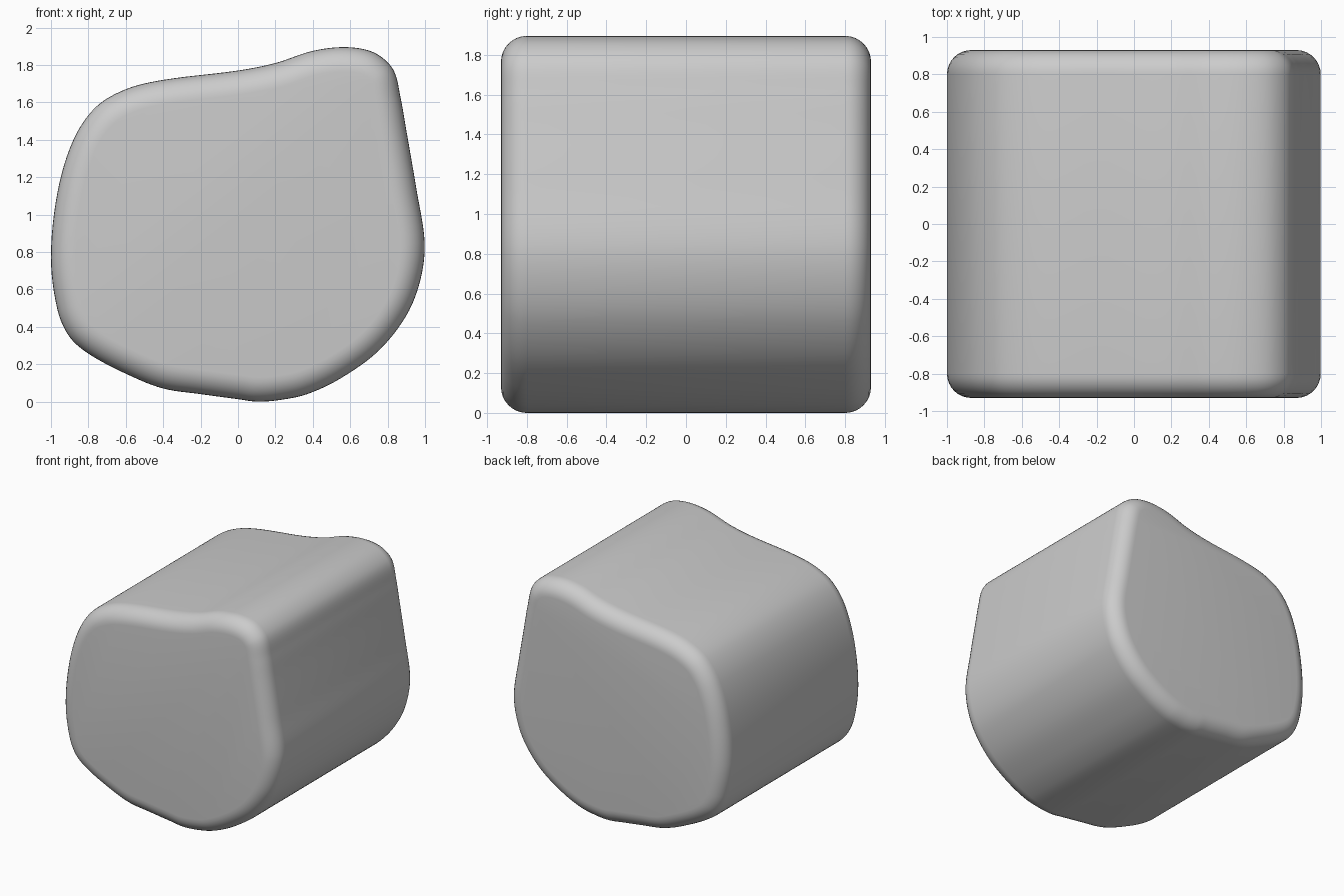
import bpy, bmesh, math
from mathutils import Vector

if "Cube" in bpy.data.objects:
    bpy.data.objects.remove(bpy.data.objects["Cube"])

# Side outline (x, z), clockwise seen from the front
OUTLINE = [(0.10, 0.00), (0.00, 0.013), (-0.20, 0.04), (-0.40, 0.07), (-0.58, 0.14),
           (-0.79, 0.25), (-0.90, 0.345), (-0.965, 0.49), (-1.0, 0.77), (-0.965, 1.12),
           (-0.88, 1.40), (-0.76, 1.575), (-0.60, 1.67), (-0.40, 1.72), (0.00, 1.77),
           (0.20, 1.81), (0.40, 1.875), (0.58, 1.895), (0.73, 1.865), (0.83, 1.775),
           (0.87, 1.62), (0.90, 1.45), (0.955, 1.13), (0.998, 0.85), (0.975, 0.65),
           (0.90, 0.46), (0.75, 0.27), (0.55, 0.125), (0.37, 0.04), (0.22, 0.008)]
HALF_DEPTH, RADIUS, STEPS = 0.93, 0.13, 8


def smooth_loop(points, sub=6):
    """Closed centripetal-style spline through the points."""
    p, n, out = [Vector(q) for q in points], len(points), []
    for i in range(n):
        a, b, c, d = (p[(i + k) % n] for k in (-1, 0, 1, 2))
        seg = (c - b).length
        m1 = (c - a) / ((c - b).length + (b - a).length) * seg
        m2 = (d - b) / ((d - c).length + (c - b).length) * seg
        for s in range(sub):
            t = s / sub
            out.append(b * (2*t**3 - 3*t*t + 1) + m1 * (t**3 - 2*t*t + t)
                       + c * (3*t*t - 2*t**3) + m2 * (t**3 - t*t))
    return out


loop = smooth_loop(OUTLINE)
n = len(loop)

# Outward normals, averaged so the inset does not fold at the tight corner
normals = []
for i in range(n):
    t = loop[(i + 3) % n] - loop[i - 3]
    normals.append(Vector((-t.y, t.x)).normalized())

# Rings from front to back with quarter-round rims
angles = [math.pi / 2 * k / STEPS for k in range(STEPS + 1)]
rims = [(RADIUS * (1 - math.sin(a)), HALF_DEPTH - RADIUS * (1 - math.cos(a))) for a in angles]
sections = [(inset, -y) for inset, y in rims] + [(inset, y) for inset, y in reversed(rims)]

bm = bmesh.new()
rings = []
for inset, y in sections:
    rings.append([bm.verts.new((p.x - q.x * inset, y, p.y - q.y * inset))
                  for p, q in zip(loop, normals)])
for r0, r1 in zip(rings, rings[1:]):
    for i in range(n):
        j = (i + 1) % n
        bm.faces.new((r0[i], r0[j], r1[j], r1[i]))
bm.faces.new(rings[0])
bm.faces.new(rings[-1])
bmesh.ops.recalc_face_normals(bm, faces=bm.faces)

mesh = bpy.data.meshes.new("rounded_block")
bm.to_mesh(mesh)
bm.free()
block = bpy.data.objects.new("rounded_block", mesh)
bpy.context.collection.objects.link(block)
bpy.context.view_layer.objects.active = block
block.select_set(True)
bpy.ops.object.shade_smooth_by_angle(angle=math.radians(40))
